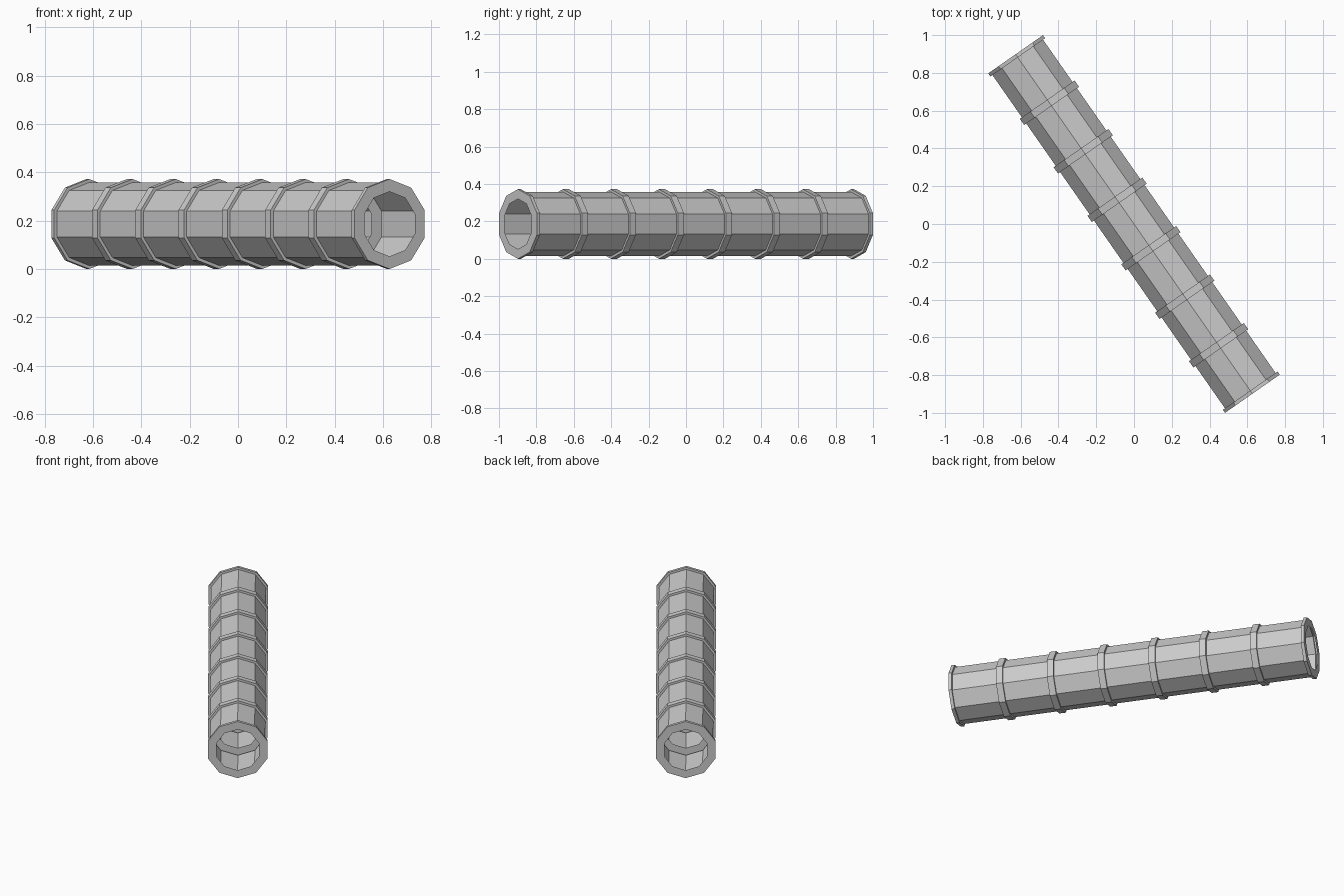
import bpy, bmesh
from math import sin, cos, pi
from mathutils import Vector

if "Cube" in bpy.data.objects:
    bpy.data.objects.remove(bpy.data.objects["Cube"])

SIDES, COUNT = 10, 7
R_HOLE, R_BODY, R_FLANGE = 0.134, 0.172, 0.186
FLANGE_W = 0.02
end = Vector((0.627, -0.8985, 0))          # centre of the near end
axis = end.normalized()
side = Vector((-axis.y, axis.x, 0))
seg_len = 2 * end.length / COUNT
Z_MID = R_FLANGE


def revolve(name, profile):
    """Sweep (distance along axis, radius) points into a ten-sided shell."""
    bm = bmesh.new()
    rings = []
    for t, r in profile:
        ring = []
        for i in range(SIDES):
            a = 2 * pi * i / SIDES
            p = axis * t + side * (r * sin(a)) + Vector((0, 0, Z_MID + r * cos(a)))
            ring.append(bm.verts.new(p))
        rings.append(ring)
    for a, b in zip(rings, rings[1:]):
        for i in range(SIDES):
            j = (i + 1) % SIDES
            bm.faces.new((a[i], a[j], b[j], b[i]))
    bmesh.ops.recalc_face_normals(bm, faces=bm.faces)
    mesh = bpy.data.meshes.new(name)
    bm.to_mesh(mesh)
    bm.free()
    obj = bpy.data.objects.new(name, mesh)
    bpy.context.collection.objects.link(obj)


# Pipe sections: thin wall with a flange and inner lip at both ends
for k in range(COUNT):
    t0 = -end.length + k * seg_len
    t1 = t0 + seg_len
    revolve(f"pipe_section_{k + 1}", [
        (t0, R_HOLE), (t0, R_FLANGE), (t0 + FLANGE_W, R_FLANGE), (t0 + FLANGE_W, R_BODY),
        (t1 - FLANGE_W, R_BODY), (t1 - FLANGE_W, R_FLANGE), (t1, R_FLANGE), (t1, R_HOLE)])
